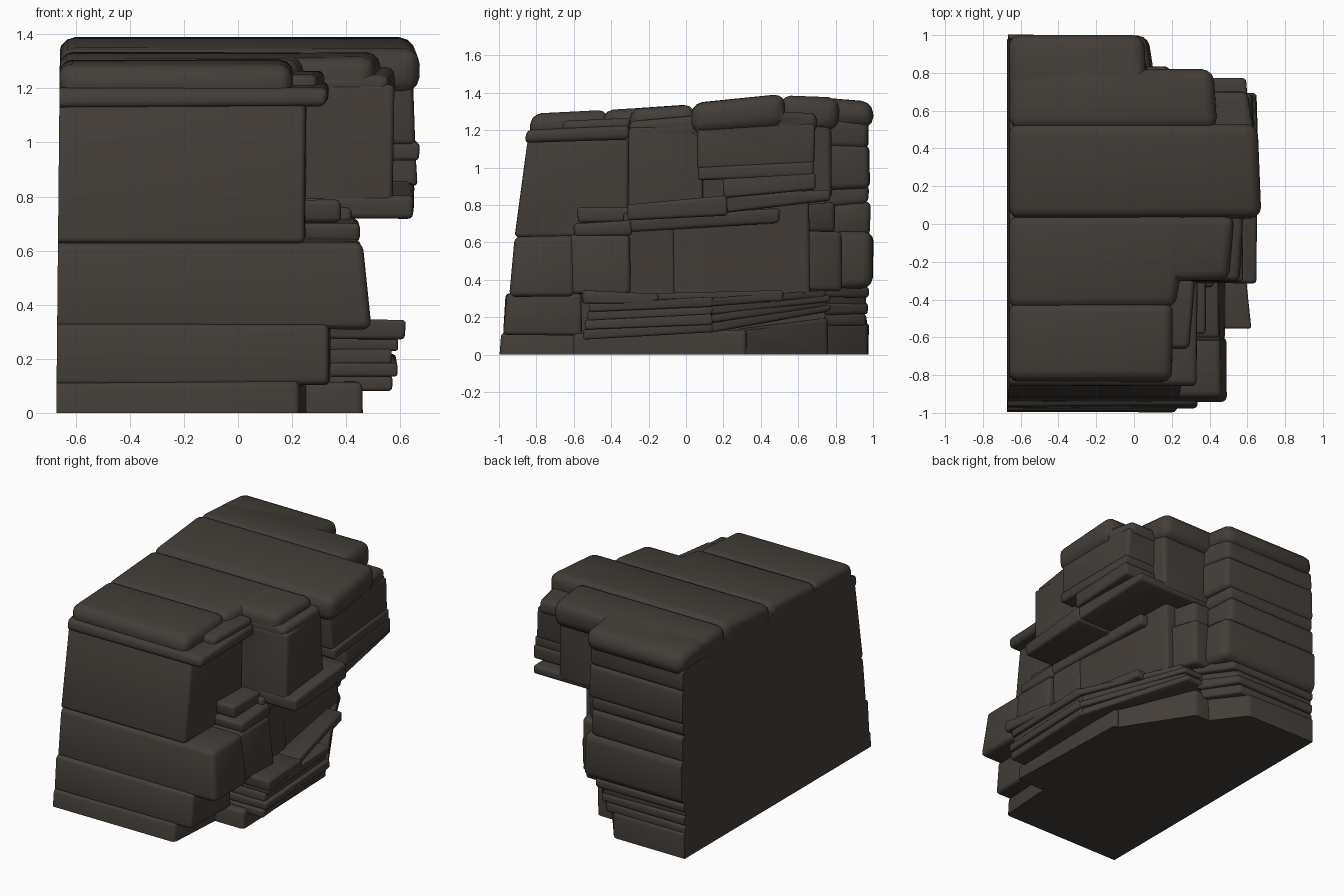
import bpy, bmesh, random
from mathutils import Vector

if "Cube" in bpy.data.objects:
    bpy.data.objects.remove(bpy.data.objects["Cube"])

random.seed(4)
rock = bpy.data.materials.new("dark_brown_rock")
rock.diffuse_color = (0.056, 0.047, 0.039, 1)
rock.use_nodes = True
rock.node_tree.nodes["Principled BSDF"].inputs["Base Color"].default_value = rock.diffuse_color

parts = bpy.data.collections.new("rock_blocks")
bpy.context.scene.collection.children.link(parts)


def block(name, y, x, zb, zt, bevel=0.022, lean=0.0, taper=0.0, left=-0.72):
    """Sloped rock block running from the flat left side out to x.
    x, zb, zt are (value at y[0], value at y[1])."""
    bm = bmesh.new()
    left += random.uniform(-0.006, 0.004)
    j = lambda: random.uniform(-0.005, 0.005)
    rings = []
    for z, dy, dx in ((zb, 0, 0), (zt, lean, taper)):
        y0, y1 = y[0] + dy, y[1]
        rings.append([bm.verts.new(p) for p in (
            (left, y0 + j(), z[0] + j()), (x[0] - dx + j(), y0 + j(), z[0] + j()),
            (x[1] - dx + j(), y1 + j(), z[1] + j()), (left, y1 + j(), z[1] + j()))])
    lo, hi = rings
    bm.faces.new(lo[::-1])
    bm.faces.new(hi)
    for i in range(4):
        k = (i + 1) % 4
        bm.faces.new((lo[i], lo[k], hi[k], hi[i]))
    bmesh.ops.bevel(bm, geom=bm.edges[:], offset=bevel, segments=3,
                    profile=0.5, affect='EDGES', clamp_overlap=True)
    bmesh.ops.recalc_face_normals(bm, faces=bm.faces[:])
    me = bpy.data.meshes.new(name)
    bm.to_mesh(me)
    bm.free()
    me.materials.append(rock)
    ob = bpy.data.objects.new(name, me)
    parts.objects.link(ob)
    return ob


def cap(name, y, x, zb, zt, bevel, lean=0.0):
    """Top slab, rounded on the left side too."""
    return block(name, y, x, zb, zt, bevel, lean, left=-0.662)


# footing (dips under the ground, trimmed flat later)
block("base_front", (-1.0, -0.57), (.23, .25), (-.1, -.1), (.115, .115), lean=.015)
block("base_middle", (-.6, .32), (.46, .43), (-.1, -.1), (.11, .13))
block("base_rear", (.28, .76), (.43, .12), (-.1, -.1), (.14, .2))
block("base_back", (.7, .975), (.06, -.15), (-.1, -.1), (.17, .17))

# thin layers at the back foot
for z, w, d in ((.155, -.08, .965), (.215, -.06, .975), (.265, -.06, .96), (.305, -.02, .975)):
    block("back_stratum", (.74, d), (w + .16, w), (z, z), (z + .065, z + .06), .016)

# lower strata on the right, thin layers that close up toward the rear
block("lower_front", (-.98, -.56), (.34, .34), (.105, .105), (.325, .325), lean=.02)
for i, w in enumerate((.58, .60, .575, .60)):
    a, h = .085 + i * .048, .053
    b, g = .12 + i * .045, .05
    block("stratum_front", (-.55 + .012 * i, .14), (w - .01, w - .02), (a, b), (a + h, b + g), .012)
    c = .23 + i * .026
    block("stratum_rear", (.12, .77 - .02 * (i % 2)), (w - .02, .20 + .01 * i), (b, c), (b + g, c + .04), .012)
block("stratum_cap", (-.555, -.15), (.62, .58), (.27, .27), (.345, .325), .014)
block("stratum_cap_rear", (-.17, .52), (.57, .41), (.27, .29), (.325, .345), .014)

# middle band
block("middle_front", (-.95, -.6), (.49, .49), (.31, .31), (.63, .64), .03, .03, .03)
block("middle_step", (-.62, -.30), (.485, .48), (.32, .32), (.64, .64), .025, 0, .03)
block("middle_recess_front", (-.33, -.06), (.42, .40), (.3, .31), (.76, .76), .02)
block("middle_recess", (-.08, .66), (.40, .28), (.3, .31), (.76, .82), .02)
block("middle_recess_lip", (-.31, .50), (.44, .36), (.66, .70), (.73, .78), .018)
block("middle_rear", (.63, .83), (.24, .19), (.34, .34), (.66, .66), .025)
block("middle_rear_top", (.63, .80), (.22, .16), (.65, .65), (.80, .82), .025)
block("middle_back", (.78, 1.0), (.11, .08), (.345, .36), (.66, .66), .05, 0, .02)
block("middle_back_top", (.78, .985), (.06, .02), (.64, .64), (.80, .82), .03)

# small steps at the foot of the upper wall
block("small_step_low", (-.60, -.29), (.45, .45), (.63, .635), (.705, .72), .02)
block("small_step_high", (-.58, -.29), (.38, .38), (.70, .71), (.785, .79), .018)

# upper wall
block("upper_front", (-.92, -.31), (.25, .25), (.625, .635), (1.145, 1.15), .02, .075)
block("upper_middle", (-.31, .09), (.575, .575), (.73, .75), (1.21, 1.22), .02)
block("upper_rear", (.06, .69), (.655, .63), (.99, 1.02), (1.22, 1.24), .02, 0, .005)
block("upper_rear_foot", (.065, .68), (.672, .645), (.93, .96), (1.0, 1.03), .015)
block("upper_rear_end", (.62, .78), (.42, .40), (.82, .84), (1.24, 1.26), .025)
block("upper_back_low", (.74, .975), (.05, .02), (.79, .81), (.90, .91), .03)
block("upper_back", (.74, .98), (.08, .04), (.88, .89), (1.13, 1.12), .03)
block("upper_back_top", (.74, .975), (.07, .03), (1.11, 1.10), (1.26, 1.25), .03)

# overhanging lips
block("lip_front", (-.31, .22), (.645, .65), (.72, .745), (.80, .85), .018)
block("lip_middle", (.18, .77), (.64, .59), (.75, .82), (.85, .885), .018)
block("lip_rear", (.20, .69), (.66, .65), (.84, .88), (.95, .97), .015)

# cap slabs with stepped ledges
block("cap_ledge_front", (-.86, -.30), (.33, .34), (1.13, 1.15), (1.20, 1.23), .025, .01)
block("cap_ledge_upper", (-.66, -.30), (.29, .32), (1.18, 1.19), (1.25, 1.27), .025)
cap("cap_front", (-.845, -.42), (.20, .21), (1.17, 1.17), (1.285, 1.305), .05, .02)
cap("cap_middle", (-.445, .045), (.22, .30), (1.16, 1.16), (1.305, 1.335), .055)
block("cap_ledge_middle", (-.30, .07), (.56, .58), (1.16, 1.17), (1.25, 1.28), .03)
block("cap_middle_right", (-.30, .045), (.50, .53), (1.17, 1.17), (1.31, 1.333), .05, left=.0)
cap("cap_rear", (.03, .53), (.675, .655), (1.18, 1.22), (1.345, 1.40), .06)
block("cap_ledge_rear", (.48, .70), (.64, .60), (1.2, 1.2), (1.30, 1.29), .03)
cap("cap_back", (.505, .82), (.44, .42), (1.2, 1.2), (1.385, 1.37), .06)
cap("cap_back_end", (.70, 1.0), (.07, .05), (1.22, 1.21), (1.375, 1.355), .06)

# solid heart, joined with every block into one closed cliff
core = block("cliff", (-.80, .93), (.02, -.2), (-.08, -.08), (1.24, 1.25), .02)
parts.objects.unlink(core)
bpy.context.scene.collection.objects.link(core)
bpy.context.view_layer.objects.active = core
core.select_set(True)
mod = core.modifiers.new("union", 'BOOLEAN')
mod.operation = 'UNION'
mod.operand_type = 'COLLECTION'
mod.collection = parts
mod.solver = 'EXACT'
bpy.ops.object.modifier_apply(modifier="union")
for ob in list(parts.objects):
    bpy.data.objects.remove(ob)
bpy.data.collections.remove(parts)

# trim the ground and the left side flat
bm = bmesh.new()
bm.from_mesh(core.data)
for co, no in (((0, 0, 0), (0, 0, -1)), ((-.672, 0, 0), (-1, 0, .010))):
    cut = bmesh.ops.bisect_plane(bm, geom=bm.verts[:] + bm.edges[:] + bm.faces[:], plane_co=Vector(co),
                                 plane_no=Vector(no), clear_outer=True)
    rim = [e for e in cut["geom_cut"] if isinstance(e, bmesh.types.BMEdge)]
    bmesh.ops.holes_fill(bm, edges=rim, sides=0)
bmesh.ops.recalc_face_normals(bm, faces=bm.faces[:])
bm.to_mesh(core.data)
bm.free()
for p in core.data.polygons:
    p.material_index = 0
bpy.ops.object.shade_smooth_by_angle(angle=0.7)
